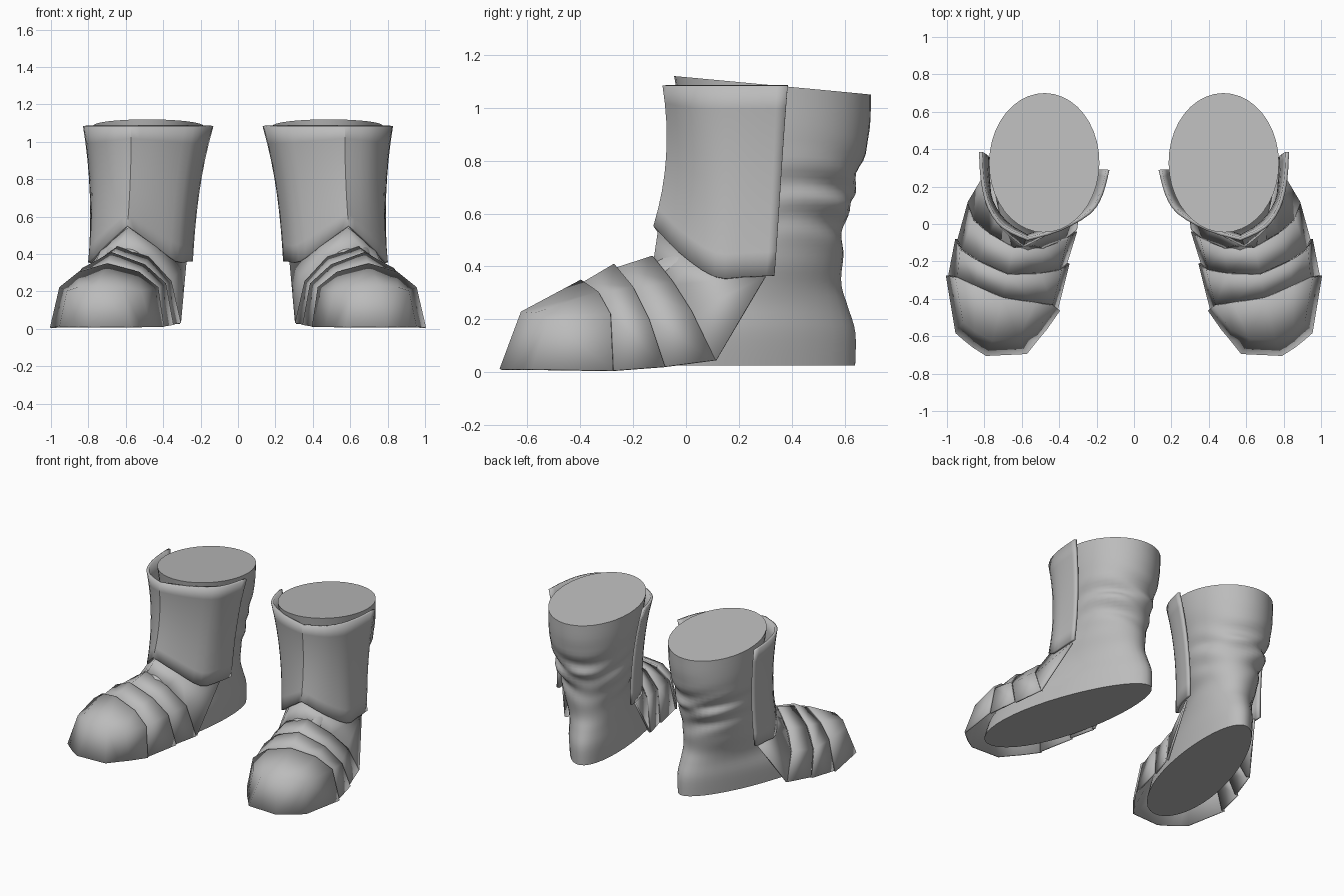
import bpy, bmesh, math
from mathutils import Vector

cube = bpy.data.objects.get("Cube")
if cube:
    bpy.data.objects.remove(cube)

grey = bpy.data.materials.new("plain grey")
grey.use_nodes = True
GREY = (0.5, 0.5, 0.5, 1)
grey.diffuse_color = GREY
grey.node_tree.nodes["Principled BSDF"].inputs["Base Color"].default_value = GREY


def spline(rows, steps):
    """Catmull-Rom interpolation through rows of numbers."""
    rows = [Vector(r) for r in rows]
    out = []
    for i in range(len(rows) - 1):
        a, b = rows[max(i - 1, 0)], rows[i]
        c, d = rows[i + 1], rows[min(i + 2, len(rows) - 1)]
        for s in range(steps):
            t = s / steps
            out.append(b + (c - a) * (t / 2) + (a * 2 - b * 5 + c * 4 - d) * (t * t / 2)
                       + (b * 3 - a - c * 3 + d) * (t ** 3 / 2))
    return out + [rows[-1]]


def loft(name, rows, closed=False, thickness=0, angle=30):
    """Skin rows of points; mirrored to make the pair."""
    bm = bmesh.new()
    grid = [[bm.verts.new(p) for p in row] for row in rows]
    count = len(rows[0])
    for low, high in zip(grid, grid[1:]):
        for i in range(count if closed else count - 1):
            j = (i + 1) % count
            bm.faces.new((low[i], low[j], high[j], high[i]))
    if closed:
        bm.faces.new(grid[0][::-1])
        bm.faces.new(grid[-1])
    bmesh.ops.remove_doubles(bm, verts=bm.verts, dist=0.001)
    bmesh.ops.recalc_face_normals(bm, faces=bm.faces)
    mesh = bpy.data.meshes.new(name)
    bm.to_mesh(mesh)
    bm.free()
    obj = bpy.data.objects.new(name, mesh)
    bpy.context.collection.objects.link(obj)
    mesh.materials.append(grey)
    bpy.ops.object.select_all(action="DESELECT")
    obj.select_set(True)
    bpy.context.view_layer.objects.active = obj
    bpy.ops.object.shade_smooth_by_angle(angle=math.radians(angle))
    if thickness:
        solid = obj.modifiers.new("thickness", "SOLIDIFY")
        solid.thickness = thickness
        solid.offset = 0
    obj.modifiers.new("pair", "MIRROR").use_mirror_merge = False
    return obj


# Inner boot: height, heel x, heel y, toe x, toe y, heel width, toe width, tilt
sections = [
    (.025, .40, .64, .73, -.62, .19, .25, 0),
    (.15, .40, .64, .72, -.56, .20, .23, 0),
    (.25, .41, .61, .67, -.40, .20, .19, 0),
    (.33, .42, .585, .64, -.26, .21, .17, 0),
    (.42, .43, .588, .62, -.13, .22, .17, 0),
    (.50, .43, .59, .58, -.03, .23, .19, 0),
    (.57, .44, .59, .55, .0, .24, .21, 0),
    (.65, .45, .64, .53, .0, .25, .22, 0),
    (.72, .46, .63, .52, .0, .26, .23, .01),
    (.82, .47, .67, .51, .0, .28, .25, .02),
    (.95, .475, .695, .49, -.02, .29, .28, .03),
    (1.085, .475, .70, .485, -.045, .295, .295, .035),
]
SIDES = 40
rings = []
for z, hx, hy, tx, ty, wide_h, wide_t, tilt in spline(sections, 4):
    heel, toe = Vector((hx, hy, z)), Vector((tx, ty, z))
    middle, half = (heel + toe) / 2, (toe - heel) / 2
    lateral = Vector((-half.y, half.x, 0)).normalized()
    fold = math.exp(-((z - .65) / .15) ** 2)
    ring = []
    for i in range(SIDES):
        a = math.tau * i / SIDES
        along = math.cos(a)
        width = wide_h + (wide_t - wide_h) * (along + 1) / 2
        # Soft cloth folds gathered at the back of the ankle
        crease = math.sin(z * 44 + 2.2 * math.sin(a * 2 + 1))
        swell = 1 + .05 * fold * crease * (1 - along) / 2
        p = middle + (half * along + lateral * width * math.sin(a)) * swell
        ring.append(p + Vector((0, 0, tilt * along)))
    rings.append(ring)
loft("inner_boot", rings, closed=True, angle=50)

# Shin guard: wraparound shell with a pointed lower edge
guard_top = [(.14, .29), (.175, .16), (.24, .06), (.40, -.03), (.57, -.08),
             (.70, -.015), (.775, .09), (.81, .23), (.82, .385)]
guard_base = [(.25, .27, .36), (.275, .15, .36), (.33, .04, .36),
              (.46, -.045, .455), (.59, -.115, .55), (.70, -.02, .45),
              (.785, .11, .36), (.79, .22, .36), (.79, .335, .365)]


def ridged(points):
    """Round both halves of an arch but keep its centre crease."""
    m = len(points) // 2
    return spline(points[:m + 1], 3) + spline(points[m:], 3)[1:]


top = ridged([(x, y, 1.085) for x, y in guard_top])
base = ridged(guard_base)
rows = []
for k in range(9):
    t = k / 8
    pull = .28 * t * (1 - t)
    row = []
    for lo, hi in zip(base, top):
        p = lo.lerp(hi, t)
        row.append(p.lerp(Vector((.5, .35, p.z)), pull))
    rows.append(row)
loft("shin_guard", rows, thickness=.018)

# Foot plates: arches from outer edge over the ridge to the inner edge
ankle = [(.885, .115, .045), (.775, .30, .36), (.72, .04, .44), (.585, -.10, .54),
         (.44, -.02, .45), (.28, .20, .36), (.31, -.03, .03)]
instep = [(.885, .11, .045), (.86, .02, .23), (.775, -.05, .34), (.645, -.125, .435),
          (.48, -.13, .38), (.36, -.08, .25), (.31, -.04, .03)]
middle = [(.95, -.08, .02), (.925, -.14, .20), (.83, -.20, .32), (.675, -.27, .405),
          (.50, -.265, .34), (.39, -.245, .24), (.35, -.21, .02)]
knuckle = [(1.0, -.275, .005), (.95, -.285, .22), (.85, -.33, .30), (.70, -.395, .345),
           (.53, -.42, .30), (.43, -.435, .22), (.40, -.46, .01)]
brow = [(.95, -.58, .01), (.91, -.52, .20), (.85, -.57, .22), (.755, -.62, .225),
        (.62, -.61, .22), (.52, -.56, .20), (.47, -.56, .01)]
tip = [(.95, -.58, .01), (.91, -.615, .01), (.86, -.655, .01), (.79, -.70, .01),
       (.575, -.69, .01), (.52, -.62, .01), (.47, -.56, .01)]


def tucked(arch):
    """Shrink an arch so it slips under the plate in front."""
    mid = (Vector(arch[0]) + Vector(arch[-1])) / 2
    return [mid + (Vector(p) - mid) * .96 for p in arch]


loft("ankle_plate", [ankle, tucked(instep)], thickness=.012, angle=45)
loft("instep_plate", [instep, tucked(middle)], thickness=.012, angle=45)
loft("middle_plate", [middle, tucked(knuckle)], thickness=.012, angle=45)
loft("toe_cap", [knuckle, brow, tip], thickness=.012, angle=45)
